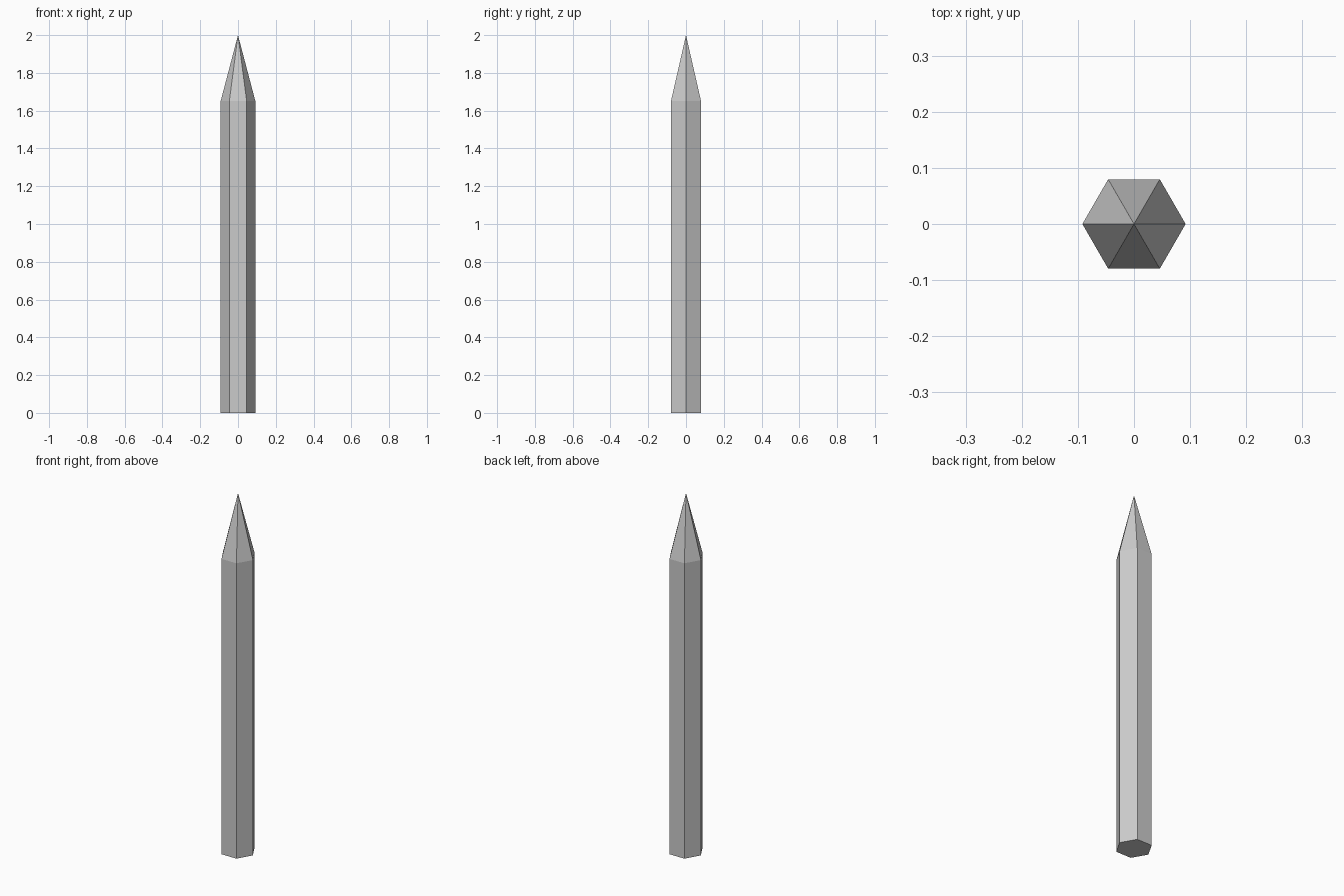
import bpy
import bmesh
from math import cos, sin, tau

if "Cube" in bpy.data.objects:
    bpy.data.objects.remove(bpy.data.objects["Cube"])

SIDES, RADIUS = 6, 0.092
SHOULDER, TIP = 1.65, 2.0

bm = bmesh.new()

# Hexagonal shaft: base cap and straight walls
def ring(z):
    return [bm.verts.new((RADIUS * cos(tau * i / SIDES), RADIUS * sin(tau * i / SIDES), z))
            for i in range(SIDES)]

base, shoulder = ring(0), ring(SHOULDER)
apex = bm.verts.new((0, 0, TIP))
bm.faces.new(base[::-1])

# Walls and the facets of the sharpened point
for i in range(SIDES):
    j = (i + 1) % SIDES
    bm.faces.new((base[i], base[j], shoulder[j], shoulder[i]))
    bm.faces.new((shoulder[i], shoulder[j], apex))

mesh = bpy.data.meshes.new("pointed_stake")
bm.to_mesh(mesh)
bm.free()
bpy.context.collection.objects.link(bpy.data.objects.new("pointed_stake", mesh))
